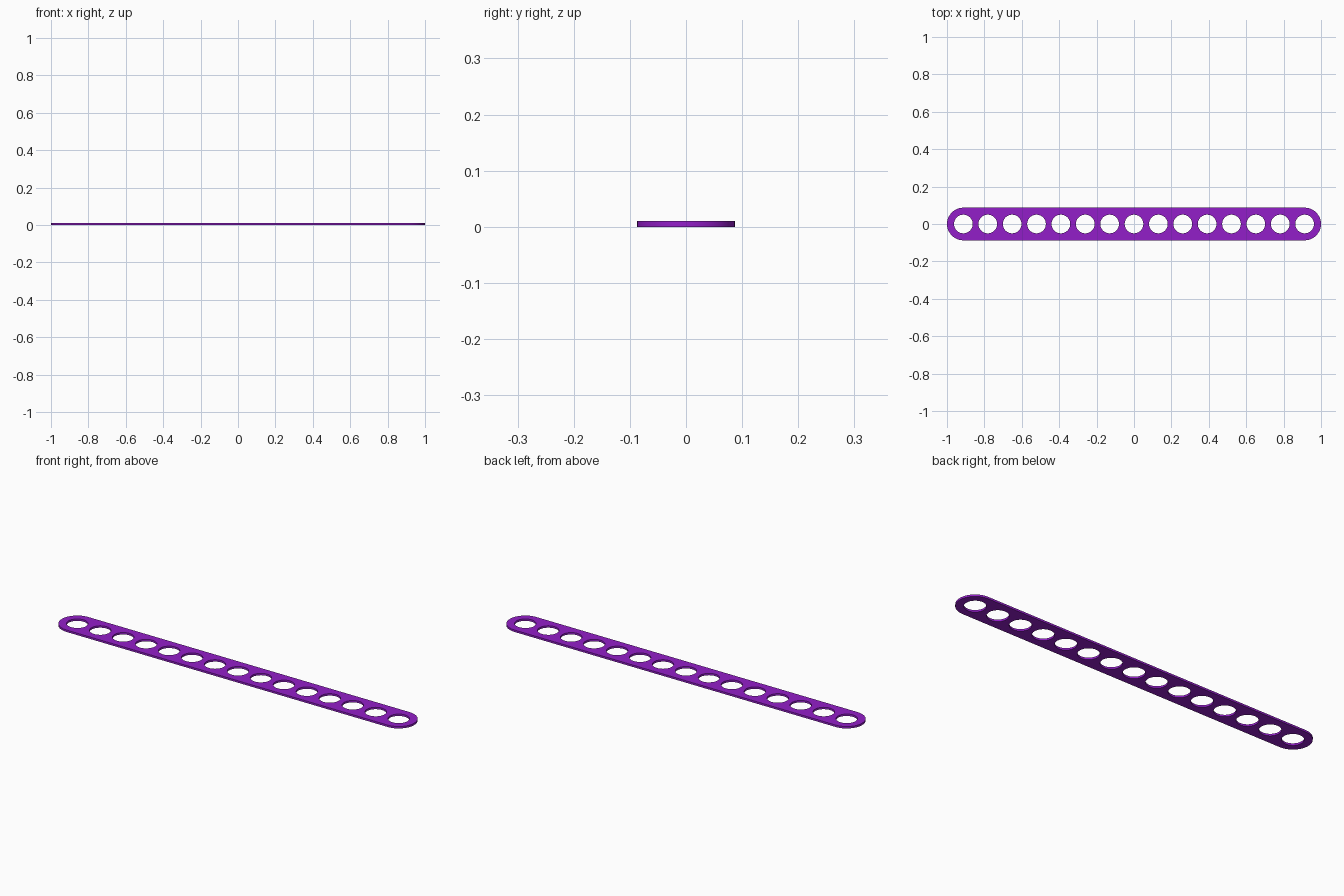
import bpy, bmesh, math

if "Cube" in bpy.data.objects:
    bpy.data.objects.remove(bpy.data.objects["Cube"])

HOLES, PITCH = 15, 0.1303       # hole count and spacing
HALF_W, THICK = 0.0877, 0.01    # half width of the strip, thickness
HOLE_R = 0.05
END_X = 1 - HALF_W              # centre of the rounded ends


def arc(cx, r, start, end, n):
    """Points on an arc around (cx, 0), angles in degrees."""
    return [(cx + r * math.cos(math.radians(start + (end - start) * i / n)),
             r * math.sin(math.radians(start + (end - start) * i / n)))
            for i in range(n + 1)]


def add_loop(curve, pts):
    spline = curve.splines.new('POLY')
    spline.points.add(len(pts) - 1)
    for p, (x, y) in zip(spline.points, pts):
        p.co = (x, y, 0, 1)
    spline.use_cyclic_u = True


# Strip profile: rounded outline with a row of round holes
curve = bpy.data.curves.new("strip_profile", 'CURVE')
curve.dimensions = '2D'
curve.fill_mode = 'BOTH'
curve.extrude = THICK / 2
add_loop(curve, arc(END_X, HALF_W, -90, 90, 16) + arc(-END_X, HALF_W, 90, 270, 16))
for i in range(HOLES):
    cx = (i - (HOLES - 1) / 2) * PITCH
    add_loop(curve, arc(cx, HOLE_R, 0, 360, 32)[:-1])

strip = bpy.data.objects.new("perforated_strip", curve)
bpy.context.collection.objects.link(strip)
bpy.context.view_layer.objects.active = strip
strip.select_set(True)
bpy.ops.object.convert(target='MESH')
strip = bpy.context.view_layer.objects.active

# Weld the caps to the walls and stand the strip on the ground
bm = bmesh.new()
bm.from_mesh(strip.data)
bmesh.ops.translate(bm, verts=bm.verts, vec=(0, 0, THICK / 2))
bmesh.ops.remove_doubles(bm, verts=bm.verts, dist=1e-5)
bmesh.ops.recalc_face_normals(bm, faces=bm.faces)
bm.to_mesh(strip.data)
bm.free()
bpy.ops.object.shade_smooth_by_angle(angle=math.radians(30))

purple = bpy.data.materials.new("purple")
purple.diffuse_color = (0.29, 0.013, 0.58, 1)
purple.use_nodes = True
purple.node_tree.nodes["Principled BSDF"].inputs["Base Color"].default_value = purple.diffuse_color
strip.data.materials.clear()
strip.data.materials.append(purple)
